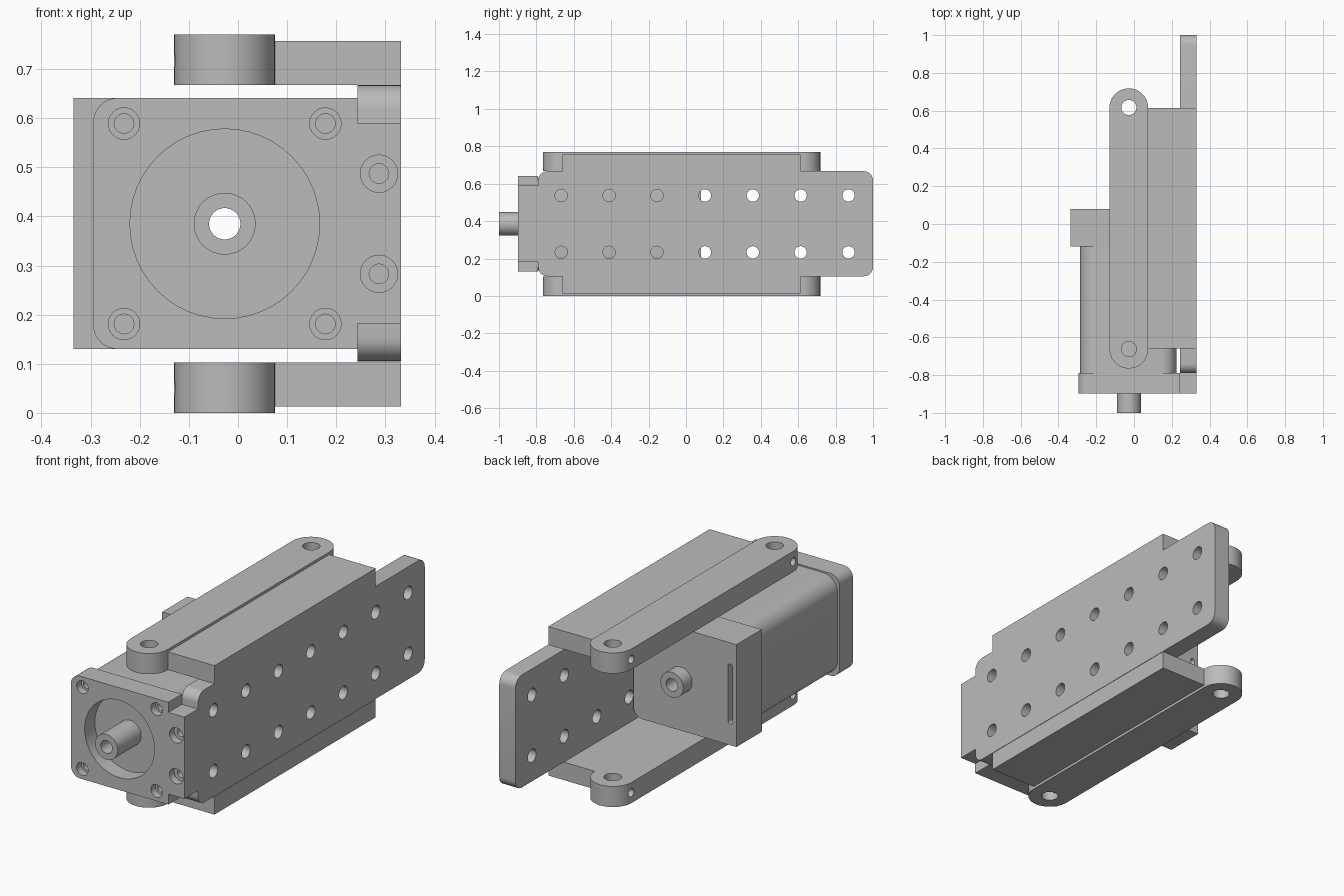
import bpy, bmesh
from math import sin, cos, pi, radians

if "Cube" in bpy.data.objects:
    bpy.data.objects.remove(bpy.data.objects["Cube"], do_unlink=True)

MID = 0.385          # height of the symmetry plane and motor axis
AXIS_X = -0.027      # sideways position of the shaft and arm pivots

grey = bpy.data.materials.new("plain grey")
grey.use_nodes = True
grey.diffuse_color = (0.5, 0.5, 0.5, 1)
grey.node_tree.nodes["Principled BSDF"].inputs["Base Color"].default_value = (0.5, 0.5, 0.5, 1)


def rounded(x0, x1, y0, y1, radii, steps=8):
    """Rectangle outline; radii run from low corner counter-clockwise."""
    corners = [(x0, y0, 1, 1), (x1, y0, -1, 1), (x1, y1, -1, -1), (x0, y1, 1, -1)]
    pts = []
    for i, ((x, y, sx, sy), r) in enumerate(zip(corners, radii)):
        if r == 0:
            pts.append((x, y))
            continue
        for k in range(steps + 1):
            a = pi + pi / 2 * (i + k / steps)
            pts.append((x + sx * r + r * cos(a), y + sy * r + r * sin(a)))
    return pts


def circle(cx, cy, r, n=32):
    return [(cx + r * cos(2 * pi * k / n), cy + r * sin(2 * pi * k / n)) for k in range(n)]


def prism(name, pts, axis, lo, hi):
    """Extrude a 2D outline along an axis."""
    place = {"x": lambda p, a: (a, p[0], p[1]),
             "y": lambda p, a: (p[0], a, p[1]),
             "z": lambda p, a: (p[0], p[1], a)}[axis]
    bm = bmesh.new()
    low = [bm.verts.new(place(p, lo)) for p in pts]
    high = [bm.verts.new(place(p, hi)) for p in pts]
    bm.faces.new(low)
    bm.faces.new(high)
    for i in range(len(pts)):
        j = (i + 1) % len(pts)
        bm.faces.new((low[i], low[j], high[j], high[i]))
    bmesh.ops.recalc_face_normals(bm, faces=bm.faces)
    mesh = bpy.data.meshes.new(name)
    bm.to_mesh(mesh)
    bm.free()
    mesh.materials.append(grey)
    ob = bpy.data.objects.new(name, mesh)
    bpy.context.collection.objects.link(ob)
    return ob


def activate(ob):
    bpy.ops.object.select_all(action="DESELECT")
    ob.select_set(True)
    bpy.context.view_layer.objects.active = ob


def cut(ob, pts, axis, lo, hi):
    cutter = prism("cutter", pts, axis, lo, hi)
    cutter.hide_render = True
    mod = ob.modifiers.new("cut", "BOOLEAN")
    mod.operation = "DIFFERENCE"
    mod.solver = "EXACT"
    mod.object = cutter
    activate(ob)
    bpy.ops.object.modifier_apply(modifier=mod.name)
    bpy.data.objects.remove(cutter, do_unlink=True)


parts = []

# Mounting plate with two rows of holes
plate = prism("mounting_plate", rounded(-0.79, 1, 0.105, 0.667, [0.05] * 4), "x", 0.243, 0.332)
for i in range(7):
    for z in (MID - 0.152, MID + 0.152):
        cut(plate, circle(-0.667 + i * 0.256, z, 0.033, 24), "x", 0.2, 0.4)
parts.append(plate)

# Channel walls and pivot arms, above and below
for side, s in (("upper", 1), ("lower", -1)):
    z_in, z_wall, z_arm = (MID + s * d for d in (0.282, 0.372, 0.385))
    parts.append(prism(side + "_channel_wall", rounded(0.075, 0.332, -0.66, 0.613, [0] * 4),
                       "z", z_in, z_wall))
    arm = prism(side + "_arm", rounded(-0.13, 0.075, -0.765, 0.718, [0.1024] * 4, 14),
                "z", z_in, z_arm)
    for y in (-0.662, 0.617):
        cut(arm, circle(AXIS_X, y, 0.04), "z", z_in - 0.2, z_in + 0.2)
        cut(arm, circle(y, MID + s * 0.333, 0.02, 20), "x", -0.2, AXIS_X)
    parts.append(arm)

# Front flange, notched beside the mounting plate
outline = rounded(-0.295, 0.243, 0.13, 0.641, [0.05, 0, 0, 0.05])
half = len(outline) // 2
outline[half:half] = [(0.243, 0.182), (0.332, 0.182), (0.332, 0.59), (0.243, 0.59)]
flange = prism("front_flange", outline, "y", -0.897, -0.79)
cut(flange, circle(AXIS_X, MID, 0.193, 48), "y", -1, -0.815)
screws = [(x, MID + dz, 0.032) for x in (-0.232, 0.178) for dz in (-0.204, 0.204)]
screws += [(0.287, MID + dz, 0.038) for dz in (-0.102, 0.102)]
for x, z, r in screws:
    cut(flange, circle(x, z, r, 24), "y", -1, -0.86)
    cut(flange, circle(x, z, 0.02, 24), "y", -1, -0.81)
cut(flange, circle(AXIS_X, MID, 0.05), "y", -1, -0.7)
parts.append(flange)

# Motor body
body = prism("motor_body", rounded(-0.285, 0.225, 0.137, 0.634, [0.08] * 4), "y", -0.79, -0.12)
cut(body, circle(AXIS_X, MID, 0.05), "y", -1, 0.2)
parts.append(body)

# Rear housing with a connector slot
housing = prism("rear_housing", rounded(-0.335, 0.235, 0.13, 0.641, [0, 0.05, 0.05, 0]),
                "y", -0.12, 0.08)
cut(housing, circle(AXIS_X, MID, 0.05), "y", -0.3, 0.2)
cut(housing, rounded(-0.313, -0.289, 0.235, 0.535, [0.011] * 4), "y", 0.045, 0.2)
parts.append(housing)

# Hollow shaft running through the motor
shaft = prism("hollow_shaft", circle(AXIS_X, MID, 0.063), "y", -1, 0.15)
cut(shaft, circle(AXIS_X, MID, 0.032), "y", -1.2, 0.4)
parts.append(shaft)

for ob in parts:
    activate(ob)
    bpy.ops.object.shade_smooth_by_angle(angle=radians(30))
